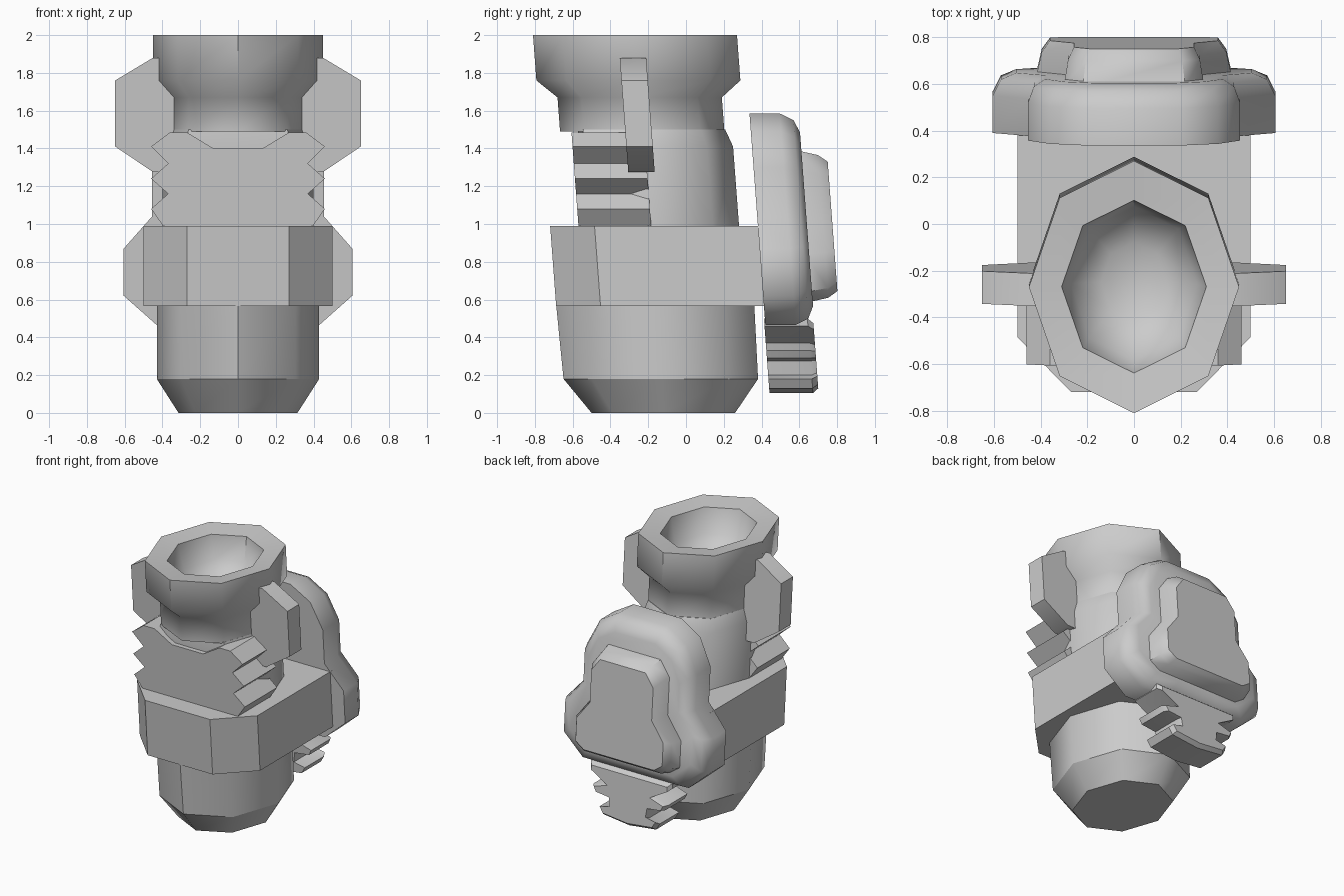
import bpy, bmesh, math

if "Cube" in bpy.data.objects:
    bpy.data.objects.remove(bpy.data.objects["Cube"])

LEAN = -0.075      # whole model leans forward as it rises
AXIS = -0.12       # y of the tube axis at the floor


def loft(name, rings, angle=35):
    """Skin a list of equal-length rings, cap both ends, apply the lean."""
    bm = bmesh.new()
    vs = [[bm.verts.new((x, y + LEAN * z, z)) for x, y, z in r] for r in rings]
    n = len(vs[0])
    for a, b in zip(vs, vs[1:]):
        for i in range(n):
            j = (i + 1) % n
            bm.faces.new((a[i], a[j], b[j], b[i]))
    bm.faces.new(vs[0])
    bm.faces.new(vs[-1])
    bmesh.ops.recalc_face_normals(bm, faces=bm.faces)
    me = bpy.data.meshes.new(name)
    bm.to_mesh(me)
    bm.free()
    ob = bpy.data.objects.new(name, me)
    bpy.context.collection.objects.link(ob)
    bpy.ops.object.select_all(action='DESELECT')
    ob.select_set(True)
    bpy.context.view_layer.objects.active = ob
    if angle:
        bpy.ops.object.shade_smooth_by_angle(angle=math.radians(angle))
    return ob


def tube(name, profile, front=-9):
    """Eight-sided elliptical tube from (z, rx, ry) stations."""
    rings = []
    for z, rx, ry in profile:
        ring = []
        for k in range(8):
            a = k * math.pi / 4
            ring.append((rx * math.cos(a), max(front, AXIS + ry * math.sin(a)), z))
        rings.append(ring)
    return loft(name, rings, 52)


def slab(name, half, layers, angle=50):
    """Symmetric x-z outline lofted along y; layers are (y, inset)."""
    pts = half + [(-x, z) for x, z in reversed(half) if x > 0]
    zs = [z for x, z in pts]
    cz, hz = (max(zs) + min(zs)) / 2, (max(zs) - min(zs)) / 2
    hx = max(x for x, z in pts)
    rings = [[(x * (1 - d / hx), y, cz + (z - cz) * (1 - d / hz)) for x, z in pts]
             for y, d in layers]
    return loft(name, rings, angle)


# Lower tube and tapered foot
tube("foot", [(0, 0.315, 0.38), (0.18, 0.43, 0.515)])
tube("lower_tube", [(0.18, 0.43, 0.515), (0.6, 0.43, 0.525)])

# Middle tube, cut flat behind the grip plate
tube("middle_tube", [(0.9, 0.40, 0.475), (1.41, 0.40, 0.475), (1.5, 0.37, 0.44)], -0.46)

# Neck, flared rim and hollow cup
tube("neck_and_rim", [(1.49, 0.37, 0.435), (1.67, 0.37, 0.435), (1.76, 0.45, 0.54),
                      (2.0, 0.45, 0.54), (1.98, 0.31, 0.37), (1.80, 0.27, 0.33),
                      (1.70, 0.14, 0.17)])

# Wide band with chamfered front corners
band = [(-0.5, 0.5), (-0.5, -0.41), (-0.27, -0.645), (0.27, -0.645), (0.5, -0.41), (0.5, 0.5)]
loft("band", [[(x, y, z) for x, y in band] for z in (0.565, 0.99)], 0)

# Notched grip plate at the front
grip = [(0.13, 1.40), (0.27, 1.485), (0.36, 1.485), (0.46, 1.41), (0.37, 1.32), (0.46, 1.24),
        (0.37, 1.16), (0.46, 1.08), (0.39, 0.98)]
slab("grip_plate", grip, [(-0.495, 0), (-0.11, 0)], 0)

# Side lugs beside the neck
lug = [(0.33, 1.88), (0.45, 1.88), (0.65, 1.76), (0.65, 1.41), (0.45, 1.275), (0.33, 1.275)]
for side, label in ((-1, "left"), (1, "right")):
    loft("side_lug_" + label, [[(side * x, y, z) for x, z in lug] for y in (-0.21, -0.07)], 35)

# Rear pack: domed top, wide lower lobes, rounded back edge
pack = [(0.20, 1.585), (0.36, 1.49), (0.455, 1.30), (0.455, 1.04), (0.605, 0.87),
        (0.605, 0.62), (0.43, 0.465), (0.20, 0.465)]
slab("rear_pack", pack, [(0.455, 0), (0.615, 0), (0.685, 0.035), (0.715, 0.10)])

# Raised panel on the pack
panel = [(0.22, 1.39), (0.30, 1.28), (0.30, 1.0), (0.42, 0.84), (0.42, 0.64), (0.34, 0.585)]
slab("pack_panel", panel, [(0.69, 0), (0.80, 0.025), (0.85, 0.06)])

# Ribbed tail under the pack
tail = [(0.34, 0.50), (0.34, 0.46), (0.19, 0.37), (0.31, 0.33), (0.29, 0.29),
        (0.17, 0.275), (0.16, 0.20), (0.25, 0.18), (0.22, 0.13), (0, 0.105)]
slab("ribbed_tail", tail, [(0.45, 0), (0.68, 0), (0.71, 0.025)], 35)
